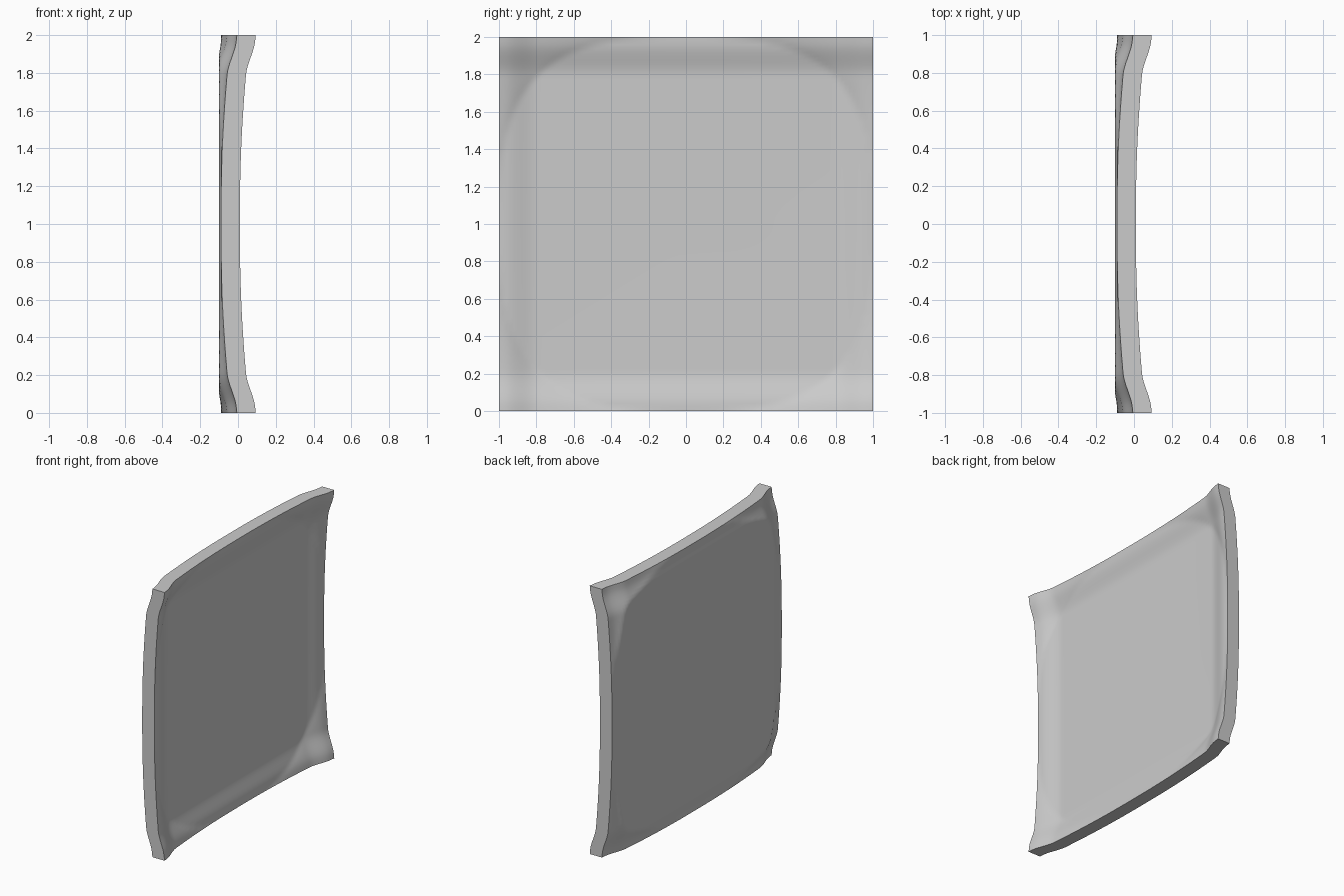
import bpy
import bmesh

cube = bpy.data.objects.get("Cube")
if cube:
    bpy.data.objects.remove(cube)

STEPS = 96
THICKNESS = 0.1
BACK_PLANE = -0.1


def lip(t):
    """Raised border along one side, as a smooth step."""
    s = min(max((abs(t) - 0.79) / 0.18, 0), 1)
    return 0.032 * s * s * (3 - 2 * s)


def front_depth(y, z):
    """Shallow bowl, raised lips, and corners that curl forward."""
    r = (abs(y) ** 3 + abs(z) ** 3) ** (1 / 3)
    bowl = 0.006 * min(r, 1) ** 2 - 0.028
    curl = 0.052 * (max(r - 1, 0) / 0.26) ** 0.8
    return bowl + curl + lip(y) + lip(z)


def back_depth(y, z):
    """Follows the front at constant thickness, cut off by a flat plane."""
    return max(BACK_PLANE, front_depth(y, z) - THICKNESS)


def sheet(bm, depth):
    """Square grid of vertices bent along x by a depth function."""
    ticks = [2 * i / STEPS - 1 for i in range(STEPS + 1)]
    return [[bm.verts.new((depth(y, z), y, z + 1)) for z in ticks] for y in ticks]


def border(grid):
    """Vertices around the edge of a grid, in order."""
    last = STEPS
    return ([grid[i][0] for i in range(last)] + [grid[last][i] for i in range(last)]
            + [grid[i][last] for i in range(last, 0, -1)]
            + [grid[0][i] for i in range(last, 0, -1)])


# Dished panel: two bent sheets joined by a rim
bm = bmesh.new()
front, back = sheet(bm, front_depth), sheet(bm, back_depth)
for grid in (front, back):
    for i in range(STEPS):
        for j in range(STEPS):
            bm.faces.new((grid[i][j], grid[i + 1][j], grid[i + 1][j + 1], grid[i][j + 1]))
outer, inner = border(front), border(back)
for k in range(len(outer)):
    bm.faces.new((outer[k - 1], outer[k], inner[k], inner[k - 1]))
bmesh.ops.recalc_face_normals(bm, faces=bm.faces)

mesh = bpy.data.meshes.new("dished_panel")
bm.to_mesh(mesh)
bm.free()
panel = bpy.data.objects.new("dished_panel", mesh)
bpy.context.collection.objects.link(panel)

# Plain grey finish
grey = bpy.data.materials.new("light_grey")
grey.use_nodes = True
colour = (0.6, 0.6, 0.6, 1)
grey.diffuse_color = colour
grey.node_tree.nodes["Principled BSDF"].inputs["Base Color"].default_value = colour
mesh.materials.append(grey)

bpy.context.view_layer.objects.active = panel
panel.select_set(True)
bpy.ops.object.shade_smooth_by_angle(angle=0.6)
